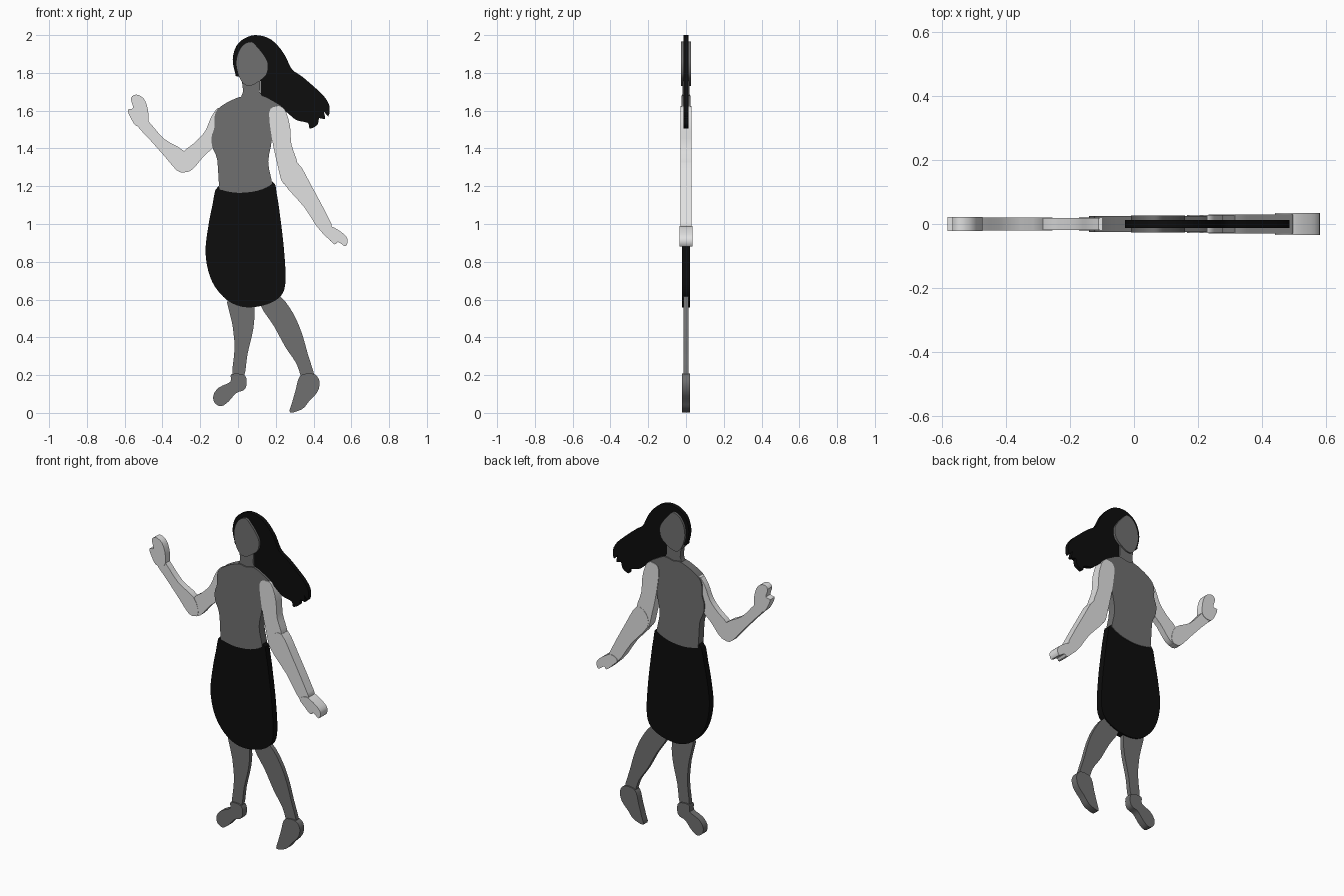
import bpy, bmesh, math
from mathutils import Vector


def material(name, v):
    m = bpy.data.materials.new(name)
    m.diffuse_color = (v, v, v, 1)
    return m


BLACK = material("black", 0.004)
DARK = material("dark grey", 0.16)
LIGHT = material("light grey", 0.75)


def smooth_loop(pts, steps=3):
    """Closed Catmull-Rom curve through the points."""
    p = [Vector(q) for q in pts]
    n, out = len(p), []
    for i in range(n):
        a, b, c, d = p[i - 1], p[i], p[(i + 1) % n], p[(i + 2) % n]
        for k in range(steps):
            t = k / steps
            out.append(0.5 * (2 * b + (c - a) * t + (2 * a - 5 * b + 4 * c - d) * t * t
                              + (3 * b - a - 3 * c + d) * t ** 3))
    return out


def cutout(name, mat, half, pts, steps=3):
    """Flat plate: outline in x and z, extruded to both sides of y = 0."""
    bm = bmesh.new()
    face = bm.faces.new([bm.verts.new((q.x, -half, q.y)) for q in smooth_loop(pts, steps)])
    ext = bmesh.ops.extrude_face_region(bm, geom=[face], use_keep_orig=True)
    moved = [g for g in ext["geom"] if isinstance(g, bmesh.types.BMVert)]
    bmesh.ops.translate(bm, verts=moved, vec=(0, 2 * half, 0))
    caps = [f for f in bm.faces if len(f.verts) > 4]
    bmesh.ops.triangulate(bm, faces=caps)
    bmesh.ops.recalc_face_normals(bm, faces=bm.faces)
    me = bpy.data.meshes.new(name)
    bm.to_mesh(me)
    bm.free()
    me.materials.append(mat)
    ob = bpy.data.objects.new(name, me)
    bpy.context.collection.objects.link(ob)
    bpy.context.view_layer.objects.active = ob
    ob.select_set(True)
    bpy.ops.object.shade_smooth_by_angle(angle=math.radians(35))
    ob.select_set(False)


# Hair, blown to one side with a ragged end
cutout("hair", BLACK, 0.0125, [
    (-.015, 1.80), (-.028, 1.87), (-.01, 1.94), (.03, 1.98), (.09, 2.0), (.16, 1.985),
    (.21, 1.945), (.25, 1.89), (.285, 1.82), (.34, 1.78), (.41, 1.72), (.46, 1.67),
    (.485, 1.62), (.478, 1.57), (.455, 1.595), (.462, 1.555), (.43, 1.56), (.42, 1.525),
    (.38, 1.505), (.37, 1.535), (.31, 1.55), (.26, 1.59), (.21, 1.63), (.155, 1.66),
    (.12, 1.68), (.11, 1.78), (.0, 1.78)])

# Head and neck
cutout("head", DARK, 0.026, [
    (.07, 1.965), (.10, 1.94), (.14, 1.89), (.16, 1.845), (.15, 1.79), (.11, 1.755),
    (.075, 1.735), (.04, 1.735), (.01, 1.77), (-.01, 1.84), (0, 1.905), (.03, 1.95)])
cutout("neck", DARK, 0.018, [
    (.027, 1.77), (.11, 1.77), (.115, 1.70), (.13, 1.65), (.015, 1.65), (.027, 1.70)])

# Sleeveless top
cutout("top", DARK, 0.025, [
    (.02, 1.675), (-.055, 1.645), (-.11, 1.605), (-.125, 1.56), (-.125, 1.51),
    (-.14, 1.46), (-.135, 1.405), (-.11, 1.34), (-.10, 1.20), (-.085, 1.18), (0, 1.165),
    (.10, 1.175), (.17, 1.205), (.178, 1.23), (.16, 1.33), (.18, 1.45), (.18, 1.58),
    (.235, 1.615), (.18, 1.655), (.125, 1.68), (.07, 1.67)])

# Rounded skirt
cutout("skirt", BLACK, 0.02, [
    (-.10, 1.205), (-.135, 1.10), (-.16, .97), (-.172, .855), (-.157, .75), (-.12, .665),
    (-.055, .595), (.02, .562), (.10, .562), (.18, .585), (.235, .63), (.252, .71),
    (.243, .87), (.225, 1.025), (.205, 1.16), (.18, 1.225), (.05, 1.215)])

# Legs and feet
cutout("left_leg", DARK, 0.013, [
    (-.055, .62), (-.03, .47), (-.018, .34), (-.03, .19), (.03, .19), (.05, .31),
    (.08, .44), (.087, .54), (.07, .63)])
cutout("right_leg", DARK, 0.013, [
    (.12, .57), (.19, .46), (.25, .35), (.31, .26), (.345, .17), (.405, .18), (.37, .31),
    (.335, .43), (.29, .53), (.225, .615), (.15, .63)])
cutout("left_foot", DARK, 0.021, [
    (-.035, .205), (.035, .20), (.045, .15), (.03, .12), (-.01, .105), (-.05, .06),
    (-.09, .035), (-.125, .055), (-.13, .095), (-.10, .135), (-.04, .165)])
cutout("right_foot", DARK, 0.021, [
    (.345, .205), (.405, .205), (.432, .165), (.42, .11), (.375, .06), (.34, .02),
    (.275, .002), (.285, .05), (.305, .12), (.32, .18)])

# Raised arm
cutout("left_upper_arm", LIGHT, 0.018, [
    (-.10, 1.615), (-.14, 1.57), (-.175, 1.49), (-.23, 1.43), (-.285, 1.385),
    (-.315, 1.31), (-.285, 1.275), (-.24, 1.29), (-.18, 1.36), (-.12, 1.42), (-.09, 1.52)])
cutout("left_forearm", LIGHT, 0.02, [
    (-.285, 1.385), (-.39, 1.45), (-.475, 1.545), (-.505, 1.565), (-.535, 1.525),
    (-.47, 1.45), (-.39, 1.36), (-.325, 1.285), (-.285, 1.273), (-.255, 1.30)])
cutout("left_hand", LIGHT, 0.022, [
    (-.475, 1.545), (-.478, 1.61), (-.50, 1.665), (-.54, 1.685), (-.567, 1.665),
    (-.555, 1.615), (-.583, 1.605), (-.57, 1.565), (-.54, 1.52), (-.50, 1.52)])

# Lowered arm
cutout("right_upper_arm", LIGHT, 0.028, [
    (.165, 1.59), (.20, 1.622), (.245, 1.61), (.275, 1.52), (.283, 1.42), (.315, 1.32),
    (.30, 1.25), (.24, 1.215), (.21, 1.31), (.18, 1.45)])
cutout("right_forearm", LIGHT, 0.03, [
    (.315, 1.325), (.39, 1.20), (.475, 1.04), (.495, .985), (.44, .96), (.35, 1.09),
    (.24, 1.22), (.25, 1.30)])
cutout("right_hand", LIGHT, 0.034, [
    (.485, .99), (.55, .955), (.58, .92), (.57, .882), (.53, .905), (.512, .892),
    (.475, .925), (.44, .965)])
